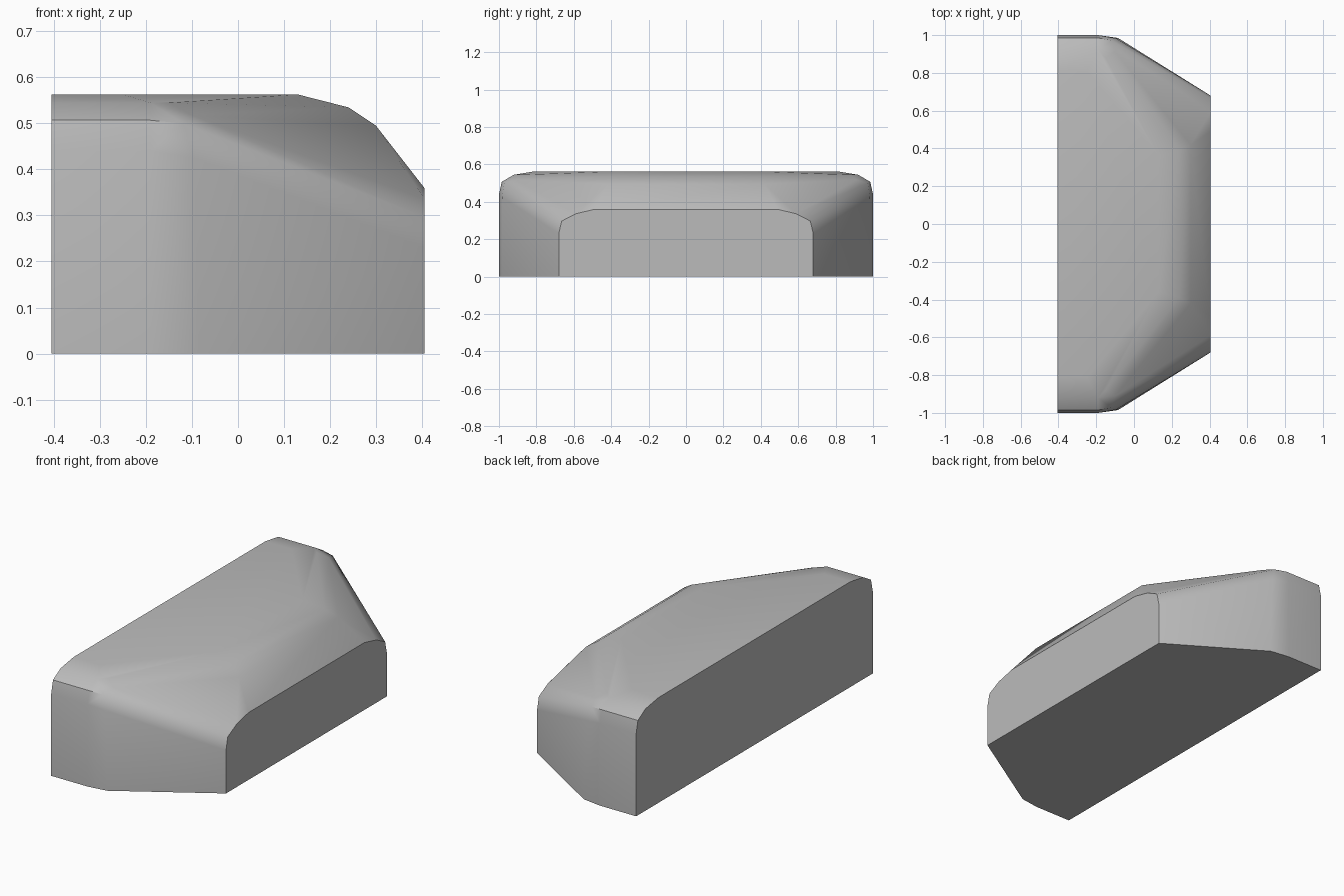
import bpy
import bmesh
import math

cube = bpy.data.objects.get("Cube")
if cube:
    bpy.data.objects.remove(cube, do_unlink=True)

BACK, BEND, FRONT, TOP = -0.405, -0.19, 0.405, 0.563

# Half cross-sections (y, z), from the base up over the rounded shoulder
rear_section = [(1, 0), (1, 0.44), (0.985, 0.507), (0.92, 0.545), (0.81, TOP)]
front_section = [(0.68, 0), (0.68, 0.23), (0.665, 0.297),
                 (0.59, 0.336), (0.49, 0.36), (0.3, 0.363)]

points = [(BACK, y, z) for y, z in rear_section]
points += [(BEND, y, z) for y, z in rear_section[:4]]
points += [(FRONT, y, z) for y, z in front_section]

# Vertical bend in the side wall, and the shoulder edge above it
points += [(-0.085, 0.985, 0), (-0.095, 0.983, 0.425), (-0.12, 0.972, 0.5)]

# Rounded crease between the flat top and the sloping corner facet
points += [(-0.25, 0.81, TOP), (0.13, 0.36, TOP),
           (-0.15, 0.88, 0.545), (0.24, 0.39, 0.535),
           (-0.1, 0.91, 0.518), (0.3, 0.42, 0.495)]

# The body is convex, so wrap the mirrored outline points in a hull
bm = bmesh.new()
for x, y, z in points:
    for side in (-1, 1):
        bm.verts.new((x, side * y, z))
hull = bmesh.ops.convex_hull(bm, input=bm.verts[:])
loose = [v for v in bm.verts if not v.link_faces]
bmesh.ops.delete(bm, geom=loose, context='VERTS')
bmesh.ops.dissolve_limit(bm, angle_limit=math.radians(0.8),
                         verts=bm.verts[:], edges=bm.edges[:])
bmesh.ops.recalc_face_normals(bm, faces=bm.faces[:])

mesh = bpy.data.meshes.new("body")
bm.to_mesh(mesh)
bm.free()
body = bpy.data.objects.new("body", mesh)
bpy.context.collection.objects.link(body)

# Plain grey finish
grey = bpy.data.materials.new("light grey")
grey.use_nodes = True
colour = (0.5, 0.5, 0.5, 1)
grey.diffuse_color = colour
grey.node_tree.nodes["Principled BSDF"].inputs["Base Color"].default_value = colour
mesh.materials.append(grey)

# Soft creases, crisp shoulder and end faces
bpy.ops.object.select_all(action='DESELECT')
body.select_set(True)
bpy.context.view_layer.objects.active = body
bpy.ops.object.shade_smooth_by_angle(angle=math.radians(35))
